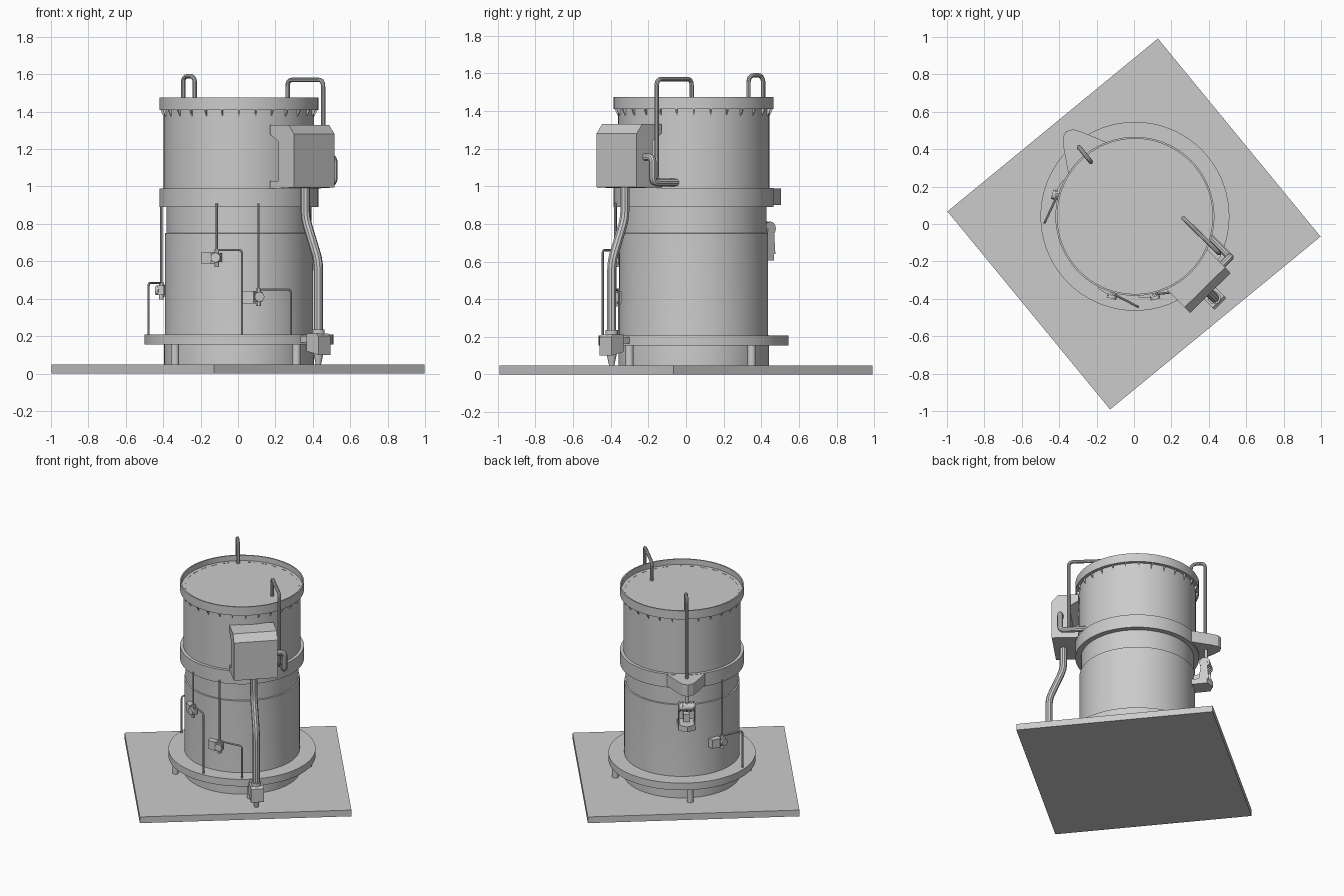
import bpy, bmesh, math
from mathutils import Matrix, Vector

if "Cube" in bpy.data.objects:
    bpy.data.objects.remove(bpy.data.objects["Cube"])

C = Vector((0.005, 0.041, 0))  # axis of the vessel


def frame(deg):
    # local x = outward, y = counter-clockwise around the vessel, z = up
    return Matrix.Translation(C) @ Matrix.Rotation(math.radians(deg), 4, 'Z')


def finish(name, bm, mat=None):
    bmesh.ops.recalc_face_normals(bm, faces=bm.faces)
    me = bpy.data.meshes.new(name)
    bm.to_mesh(me)
    bm.free()
    if mat:
        me.transform(mat)
    ob = bpy.data.objects.new(name, me)
    bpy.context.collection.objects.link(ob)
    return ob


def prism(name, pts, a, b, mat, plane='XZ'):
    # extrude a 2D outline: XZ along local y, XY along local z
    bm = bmesh.new()
    put = (lambda p, t: (p[0], t, p[1])) if plane == 'XZ' else (lambda p, t: (p[0], p[1], t))
    lo = [bm.verts.new(put(p, a)) for p in pts]
    hi = [bm.verts.new(put(p, b)) for p in pts]
    bm.faces.new(lo)
    bm.faces.new(hi)
    for i in range(len(pts)):
        j = (i + 1) % len(pts)
        bm.faces.new((lo[i], lo[j], hi[j], hi[i]))
    return finish(name, bm, mat)


def box(name, x, y, z, mat):
    return prism(name, [(x[0], z[0]), (x[1], z[0]), (x[1], z[1]), (x[0], z[1])], y[0], y[1], mat)


def lathe(name, prof, mat, n=64):
    # closed solid of revolution; profile starts and ends on the axis
    bm = bmesh.new()
    vs = [bm.verts.new((r, 0, z)) for r, z in prof]
    es = [bm.edges.new(e) for e in zip(vs, vs[1:])]
    bmesh.ops.spin(bm, geom=vs + es, cent=(0, 0, 0), axis=(0, 0, 1), angle=2 * math.pi, steps=n)
    bmesh.ops.remove_doubles(bm, verts=bm.verts, dist=1e-5)
    return finish(name, bm, mat)


def rod(name, r1, r2, a, b, mat, n=20):
    # round bar or cone between two local points
    a, b = Vector(a), Vector(b)
    rot = (b - a).to_track_quat('Z', 'Y').to_matrix().to_4x4()
    return lathe(name, [(0, 0), (r1, 0), (r2, (b - a).length), (0, (b - a).length)],
                 mat @ Matrix.Translation(a) @ rot, n)


def tube(name, pts, r, bend):
    # pipe along a path with rounded corners
    P = [Vector(p) for p in pts]
    out = [P[0]]
    for a, p, b in zip(P, P[1:], P[2:]):
        s = p + (a - p).normalized() * bend
        e = p + (b - p).normalized() * bend
        for i in range(7):
            t = i / 6
            out.append(s * (1 - t) ** 2 + p * 2 * t * (1 - t) + e * t * t)
    out.append(P[-1])
    cu = bpy.data.curves.new(name, 'CURVE')
    cu.dimensions = '3D'
    cu.bevel_depth, cu.bevel_resolution, cu.use_fill_caps = r, 3, True
    sp = cu.splines.new('POLY')
    sp.points.add(len(out) - 1)
    for q, v in zip(sp.points, out):
        q.co = (*v, 1)
    ob = bpy.data.objects.new(name, cu)
    bpy.context.collection.objects.link(ob)
    bpy.ops.object.select_all(action='DESELECT')
    ob.select_set(True)
    bpy.context.view_layer.objects.active = ob
    bpy.ops.object.convert(target='MESH')


# base plate
box("base_plate", (-0.728, 0.728), (-0.685, 0.685), (0, 0.047), Matrix.Rotation(math.radians(39.4), 4, 'Z'))

# vessel: lower shell, neck, belt, upper shell, recessed lid and rim
lathe("vessel", [(0, 0.047), (0.4, 0.047), (0.4, 0.155), (0.396, 0.21), (0.396, 0.75), (0.387, 0.752),
                 (0.387, 0.89), (0.425, 0.89), (0.425, 0.99), (0.402, 0.99), (0.402, 1.41), (0.425, 1.41),
                 (0.425, 1.475), (0.415, 1.475), (0.415, 1.435), (0, 1.435)], frame(0), 72)
lathe("foot_flange", [(0.38, 0.155), (0.505, 0.155), (0.505, 0.208), (0.38, 0.208), (0.38, 0.155)], frame(0), 72)

# legs below the flange
for i in range(4):
    rod("leg_%d" % i, 0.022, 0.022, (0.46, 0, 0.04), (0.46, 0, 0.16), frame(42 + 90 * i))

# gussets under the rim, with short ribs showing on the lid
for i in range(28):
    f = frame(i * 360 / 28)
    prism("rim_gusset_%d" % i, [(0.395, 1.375), (0.404, 1.375), (0.421, 1.412), (0.395, 1.412)], -0.004, 0.004, f)
    box("lid_rib_%d" % i, (0.388, 0.392), (-0.022, 0.022), (1.43, 1.437), f)

# control cabinet with sloped top and rear brackets
F = frame(-45.5)
prism("cabinet", [(0.39, 0.99), (0.455, 0.99), (0.575, 0.995), (0.575, 1.28), (0.533, 1.33), (0.39, 1.33),
                  (0.39, 1.28), (0.455, 1.24), (0.455, 1.03), (0.39, 1.03)], -0.152, 0.152, F)
# drain pipe and outlet block
tube("drain_pipe", [(0.36, -0.325, 1.01), (0.36, -0.325, 0.83), (0.43, -0.395, 0.6), (0.43, -0.395, 0.2)], 0.025, 0.05)
O = Matrix.Translation((0.43, -0.395, 0)) @ Matrix.Rotation(math.radians(-45), 4, 'Z')
prism("outlet_block", [(-0.045, 0.12), (0.045, 0.1), (0.045, 0.2), (0.03, 0.213), (-0.045, 0.213)], -0.045, 0.045, O)
box("outlet_mount", (-0.13, 0.0), (-0.03, 0.03), (0.165, 0.2), O)
rod("outlet_collar", 0.034, 0.034, (0, 0, 0.21), (0, 0, 0.235), O)
rod("outlet_nozzle", 0.03, 0.014, (0, 0, 0.12), (0, 0, 0.047), O)

# cabinet side pipe and right lid pipe
tube("side_pipe", [(0.46, -0.23, 1.155), (0.513, -0.177, 1.155), (0.513, -0.177, 1.02), (0.38, -0.044, 1.02)], 0.02, 0.03)
tube("lid_pipe_right", [(0.265, 0.03, 1.43), (0.265, 0.03, 1.57), (0.455, -0.155, 1.57), (0.455, -0.155, 1.02),
                        (0.44, -0.1, 1.02)], 0.012, 0.035)

# rear spout bracket and its lid pipe
S = frame(129)
prism("rear_bracket", [(0.37, -0.15), (0.53, -0.063), (0.57, -0.035), (0.585, 0), (0.57, 0.035), (0.53, 0.063),
                       (0.37, 0.15)], 0.9, 0.988, S, 'XY')
tube("lid_pipe_rear", [S @ Vector(p) for p in ((0.375, 0, 1.43), (0.375, 0, 1.59), (0.475, 0, 1.59),
                                               (0.475, 0, 0.98))], 0.012, 0.04)

# ribbed drum and open hanger below the bracket
rod("hanger_stem", 0.011, 0.011, (0.48, 0, 0.91), (0.48, 0, 0.78), S)
rod("hanger_drum", 0.028, 0.028, (0.48, -0.055, 0.775), (0.48, 0.055, 0.775), S)
for i in range(5):
    y = -0.055 + 0.025 * i
    rod("drum_rib_%d" % i, 0.037, 0.037, (0.48, y, 0.775), (0.48, y + 0.01, 0.775), S)
for s in (-1, 1):
    y = sorted((s * 0.05, s * 0.06))
    prism("hanger_side", [(0.46, 0.775), (0.5, 0.775), (0.51, 0.64), (0.44, 0.64)], y[0], y[1], S)
prism("hanger_tray", [(0.39, -0.06), (0.5, -0.06), (0.53, 0), (0.5, 0.06), (0.39, 0.06)], 0.605, 0.645, S, 'XY')
box("hanger_back", (0.39, 0.45), (-0.02, 0.02), (0.62, 0.7), S)


def sampler(tag, deg, z, sweep):
    # small valve with feed line, tapered mount and return line
    M = frame(deg)
    up = M @ Vector((0.43, 0, 0))
    end = frame(deg + sweep) @ Vector((0.484, 0, 0))
    tube("feed_line_" + tag, [(up.x, up.y, z - 0.02), (up.x, up.y, 0.91)], 0.006, 0.01)
    tube("return_line_" + tag, [(up.x, up.y, z + 0.04), (end.x, end.y, z + 0.04), (end.x, end.y, 0.2)], 0.006, 0.02)
    prism("valve_mount_" + tag, [(0.38, -0.085), (0.425, -0.085), (0.44, -0.03), (0.43, -0.012), (0.38, -0.012)],
          z - 0.035, z + 0.03, M, 'XY')
    box("valve_body_" + tag, (0.41, 0.445), (-0.022, 0.022), (z - 0.025, z + 0.025), M)
    rod("valve_wheel_" + tag, 0.026, 0.026, (0.44, 0, z), (0.458, 0, z), M)
    rod("valve_cap_" + tag, 0.013, 0.013, (0.43, 0, z - 0.05), (0.43, 0, z + 0.045), M, 12)


sampler("a", 254, 0.62, 18)
sampler("b", 284, 0.41, 21)
sampler("c", 165, 0.445, 19)

# smooth the round parts while keeping edges sharp
bpy.ops.object.select_all(action='SELECT')
bpy.context.view_layer.objects.active = bpy.data.objects["vessel"]
bpy.ops.object.shade_smooth_by_angle(angle=math.radians(30))
